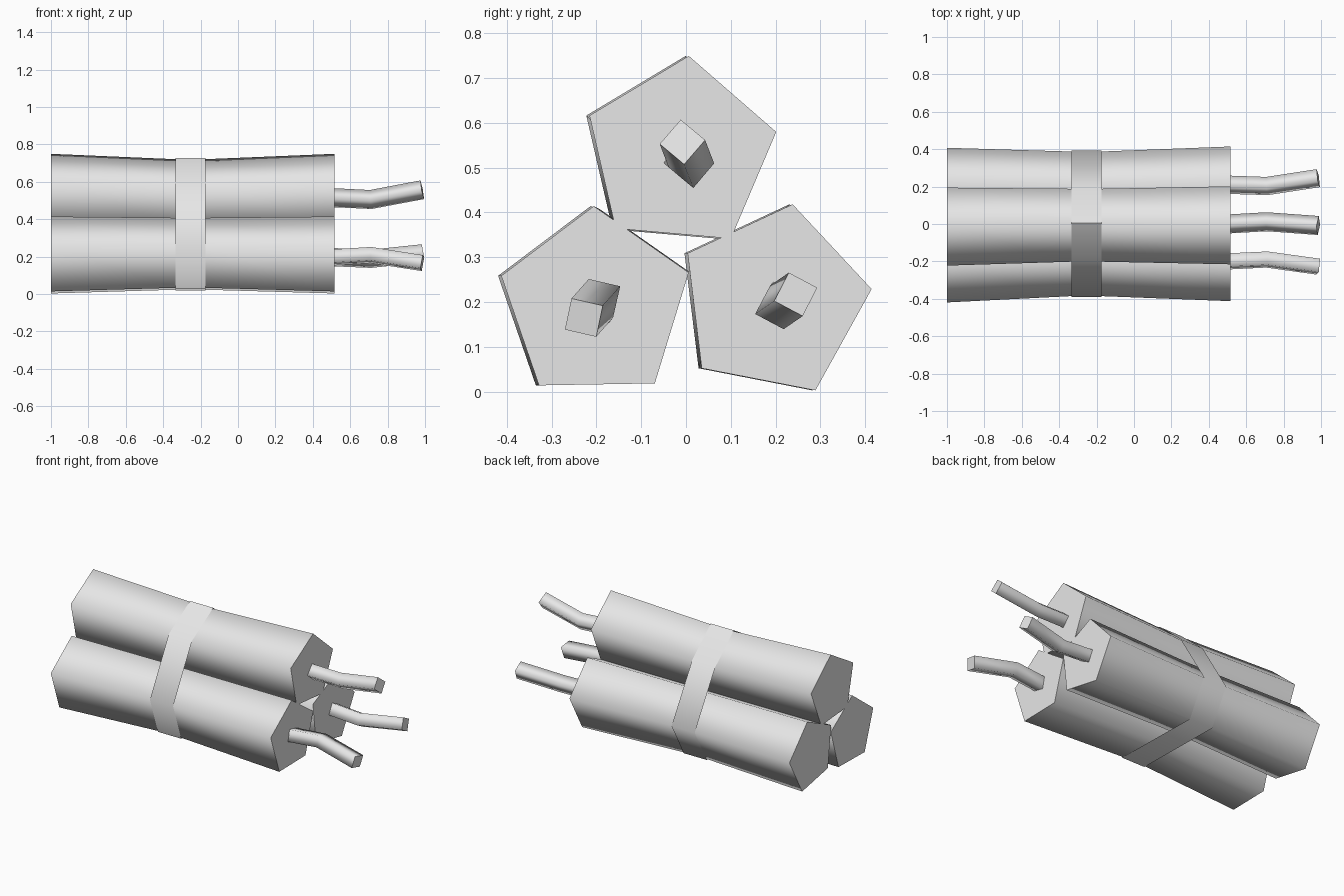
import bpy, bmesh, math
from mathutils import Vector
from mathutils.geometry import convex_hull_2d

cube = bpy.data.objects.get("Cube")
if cube:
    bpy.data.objects.remove(cube, do_unlink=True)

grey = bpy.data.materials.new("plain grey")
grey.use_nodes = True
grey.diffuse_color = (0.8, 0.8, 0.8, 1)
grey.node_tree.nodes["Principled BSDF"].inputs["Base Color"].default_value = (0.8, 0.8, 0.8, 1)

MIDDLE = Vector((0, 0.309))      # bundle axis in the y, z plane
PINCH = 0.935                    # squeeze under the band
BAND_X = (-0.335, -0.175)


def loft(name, rings, capped=True, crease=math.pi):
    """Skin a list of point rings with smooth sides and flat end caps."""
    bm = bmesh.new()
    loops = [[bm.verts.new(p) for p in ring] for ring in rings]
    n = len(loops[0])
    for a, b in zip(loops, loops[1:]):
        for i in range(n):
            j = (i + 1) % n
            bm.faces.new((a[i], a[j], b[j], b[i])).smooth = True
    if capped:
        for loop in (loops[0][::-1], loops[-1]):
            cap = bm.faces.new(loop)
            for edge in cap.edges:
                edge.smooth = False
    bm.normal_update()
    for edge in bm.edges:
        if edge.calc_face_angle(0) > crease:
            edge.smooth = False
    if capped:
        bmesh.ops.recalc_face_normals(bm, faces=bm.faces[:])
    mesh = bpy.data.meshes.new(name)
    bm.to_mesh(mesh)
    bm.free()
    mesh.materials.append(grey)
    bpy.context.collection.objects.link(bpy.data.objects.new(name, mesh))


def polygon(centre, radius, degrees, sides):
    angles = [math.radians(degrees) + math.tau * i / sides for i in range(sides)]
    return [Vector(centre) + radius * Vector((math.cos(a), math.sin(a))) for a in angles]


def section(points, x, scale=1, shift=0):
    """Place a y, z outline at x, scaled about the bundle axis."""
    placed = [MIDDLE + (p - MIDDLE) * scale for p in points]
    return [Vector((x, p.x + shift, p.y)) for p in placed]


def fuse(name, path, degrees):
    """Square cord whose rings stand square to the bent path."""
    path = [Vector(p) for p in path]
    rings = []
    for i, p in enumerate(path):
        along = (path[min(i + 1, len(path) - 1)] - path[max(i - 1, 0)]).normalized()
        side = Vector((0, 0, 1)).cross(along).normalized()
        up = along.cross(side)
        rings.append([p + side * q.x + up * q.y for q in polygon((0, 0), 0.051, degrees, 4)])
    loft(name, rings)


# Sticks: name, centre, turn
sticks = [("top_stick", (-0.013, 0.53), 85),
          ("back_stick", (0.196, 0.202), 79),
          ("front_stick", (-0.202, 0.194), 91)]
outline = []
for name, centre, turn in sticks:
    pent = polygon(centre, 0.22, turn, 5)
    outline += pent
    loft(name, [section(pent, -1, 1, -0.007),
                section(pent, BAND_X[0], PINCH),
                section(pent, BAND_X[1], PINCH),
                section(pent, 0.515)])

# Band stretched round the whole bundle
hull = [outline[i] for i in convex_hull_2d(outline)]
if sum(a.x * b.y - b.x * a.y for a, b in zip(hull, hull[1:] + hull[:1])) < 0:
    hull.reverse()
loft("band", [section(hull, x, PINCH * 1.013) for x in BAND_X], False, math.radians(65))

# Fuses, each bent once
fuse("top_fuse", [(0.5, 0, 0.515), (0.71, 0.012, 0.505), (0.985, -0.008, 0.557)], 95)
fuse("back_fuse", [(0.5, 0.21, 0.197), (0.71, 0.203, 0.188), (0.985, 0.245, 0.217)], 107)
fuse("front_fuse", [(0.5, -0.2, 0.195), (0.71, -0.19, 0.208), (0.985, -0.228, 0.165)], 32)
